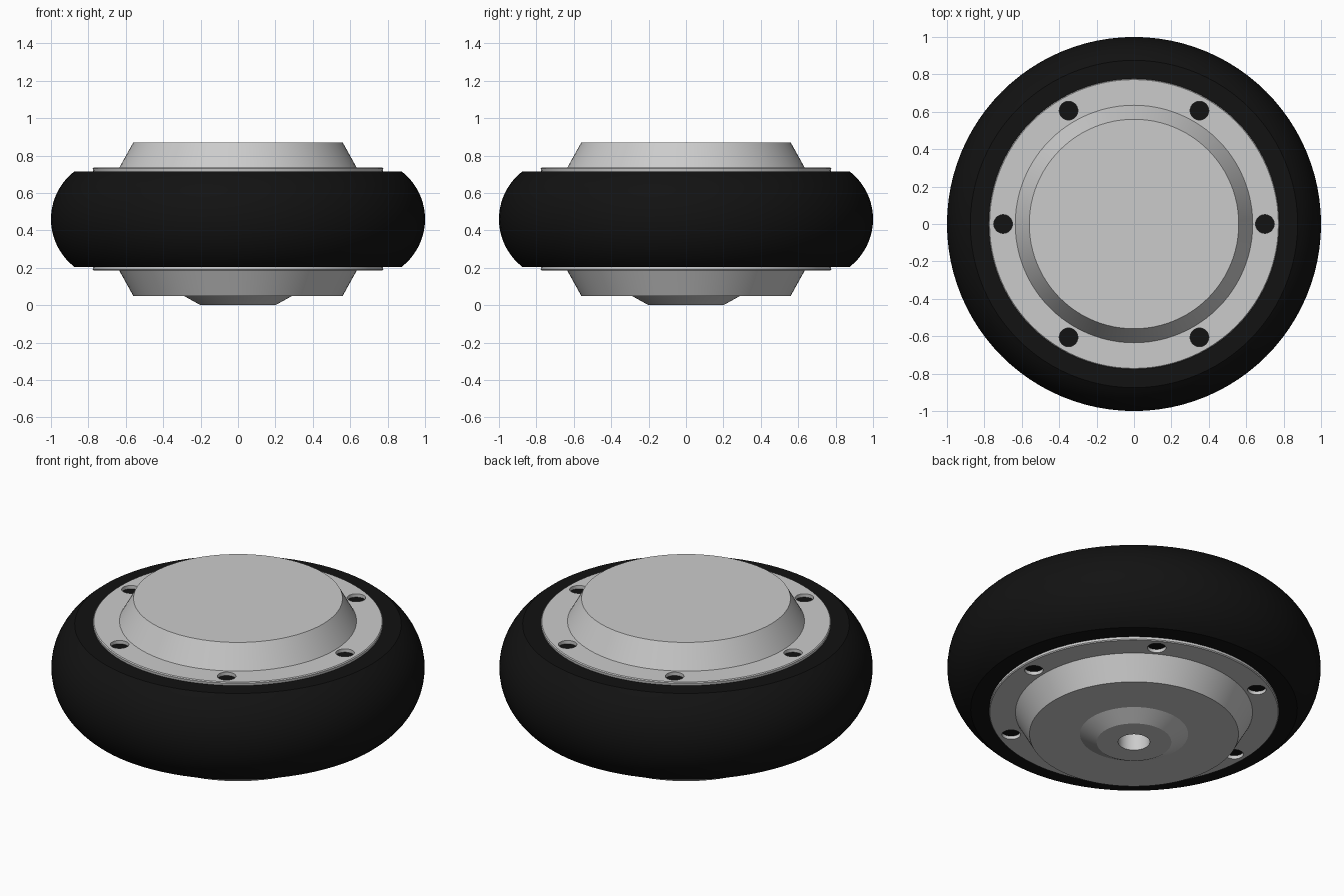
import bpy, bmesh
from math import sin, cos, asin, pi, radians

if "Cube" in bpy.data.objects:
    bpy.data.objects.remove(bpy.data.objects["Cube"])

SEG = 96
MID = 0.46  # mid height of the wheel


def finish(obj):
    bpy.ops.object.select_all(action='DESELECT')
    obj.select_set(True)
    bpy.context.view_layer.objects.active = obj
    bpy.ops.object.shade_smooth_by_angle(angle=radians(25))


def lathe(name, profile, closed=False):
    """Revolve (radius, z) points round the z axis."""
    bm = bmesh.new()
    vs = [bm.verts.new((r, 0, z)) for r, z in profile]
    pairs = list(zip(vs, vs[1:])) + ([(vs[-1], vs[0])] if closed else [])
    edges = [bm.edges.new(p) for p in pairs]
    bmesh.ops.spin(bm, geom=vs + edges, cent=(0, 0, 0), axis=(0, 0, 1),
                   angle=2 * pi, steps=SEG, use_duplicate=False)
    bmesh.ops.remove_doubles(bm, verts=bm.verts, dist=1e-5)
    bmesh.ops.recalc_face_normals(bm, faces=bm.faces)
    mesh = bpy.data.meshes.new(name)
    bm.to_mesh(mesh)
    bm.free()
    obj = bpy.data.objects.new(name, mesh)
    bpy.context.collection.objects.link(obj)
    return obj


# Tyre: flat sides and a bulging tread
half, edge_r = 0.255, 0.875
bulge = 1 - edge_r
R = (half ** 2 + bulge ** 2) / (2 * bulge)
a = asin(half / R)
tread = [(1 - R + R * cos(t), MID + R * sin(t))
         for t in (-a + 2 * a * i / 20 for i in range(21))]
tyre = lathe("tyre", [(0.63, MID - half)] + tread + [(0.63, MID + half)], closed=True)
rubber = bpy.data.materials.new("black_rubber")
rubber.diffuse_color = (0.006, 0.006, 0.006, 1)
rubber.use_nodes = True
rubber.node_tree.nodes["Principled BSDF"].inputs["Base Color"].default_value = rubber.diffuse_color
tyre.data.materials.append(rubber)
finish(tyre)

# Hub: axle bore, boss, sloped covers, rim flanges and inner barrel
upper = [(0.63, MID + half), (0.775, MID + half), (0.777, 0.73), (0.772, 0.735),
         (0.635, 0.735), (0.56, 0.87), (0, 0.87)]
lower = [(r, 2 * MID - z) for r, z in upper[:-1]][::-1]
boss = [(0, 0.35), (0.085, 0.35), (0.085, 0), (0.2, 0), (0.29, 0.05)]
hub = lathe("hub", boss + lower + upper)

# Six bolt holes through both flanges
bm = bmesh.new()
for i in range(6):
    t = i * pi / 3
    res = bmesh.ops.create_cone(bm, cap_ends=True, segments=32,
                                radius1=0.05, radius2=0.05, depth=1.0)
    bmesh.ops.translate(bm, verts=res["verts"], vec=(0.7 * cos(t), 0.7 * sin(t), MID))
mesh = bpy.data.meshes.new("bolt_hole_cutter")
bm.to_mesh(mesh)
bm.free()
cutter = bpy.data.objects.new("bolt_hole_cutter", mesh)
bpy.context.collection.objects.link(cutter)
cutter.hide_render = True
mod = hub.modifiers.new("bolt_holes", 'BOOLEAN')
mod.operation, mod.solver, mod.object = 'DIFFERENCE', 'EXACT', cutter
bpy.context.view_layer.objects.active = hub
bpy.ops.object.modifier_apply(modifier=mod.name)
bpy.data.objects.remove(cutter)
finish(hub)
